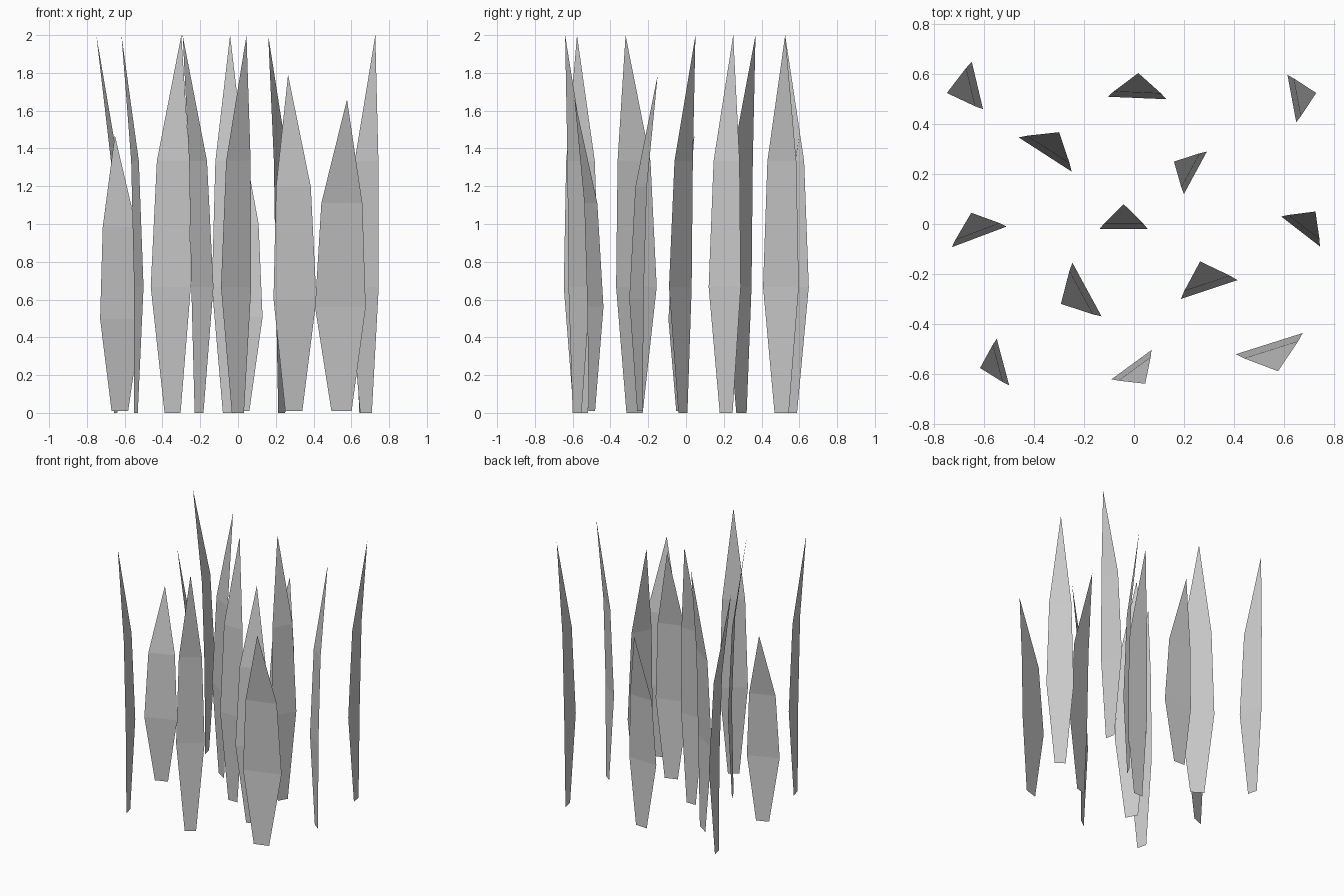
import bpy
from mathutils import Vector

# Each blade: two widest points (x, y), tip (x, y), tip height
BLADES = [
    ((-0.65, 0.65), (-0.605, 0.46), (-0.75, 0.525), 2.0),
    ((-0.105, 0.51), (0.13, 0.50), (0.017, 0.605), 1.5),
    ((0.615, 0.597), (0.65, 0.408), (0.73, 0.525), 2.0),
    ((-0.462, 0.347), (-0.25, 0.21), (-0.30, 0.368), 2.0),
    ((0.292, 0.29), (0.20, 0.12), (0.16, 0.25), 2.0),
    ((-0.73, -0.093), (-0.51, -0.01), (-0.652, 0.045), 1.47),
    ((-0.138, -0.02), (0.055, -0.02), (-0.042, 0.08), 2.0),
    ((0.59, 0.03), (0.745, -0.09), (0.727, 0.05), 2.0),
    ((-0.247, -0.155), (-0.13, -0.37), (-0.293, -0.32), 2.0),
    ((0.188, -0.30), (0.415, -0.225), (0.265, -0.15), 1.79),
    ((-0.55, -0.46), (-0.50, -0.647), (-0.617, -0.577), 2.0),
    ((-0.09, -0.622), (0.07, -0.505), (0.045, -0.64), 2.0),
    ((0.408, -0.522), (0.676, -0.437), (0.577, -0.59), 1.66),
]

# Rows up the blade: (height fraction, width ratio, lean ratio)
ROWS = [(0.0, 0.40, 0.17), (1 / 3, 1.0, 0.0), (2 / 3, 0.81, 0.22)]


def grass_blade(name, a, b, tip, height):
    a, b, tip = Vector(a), Vector(b), Vector(tip)
    mid, half = (a + b) / 2, (b - a) / 2
    lean = tip - mid
    base = 0.0 if height > 1.9 else 0.01
    verts = []
    for t, width, bend in ROWS:
        z = base + t * (height - base)
        for side in (-1, 1):
            p = mid + half * width * side + lean * bend
            verts.append((p.x, p.y, z))
    verts.append((tip.x, tip.y, height))
    faces = [(0, 1, 3, 2), (2, 3, 5, 4), (4, 5, 6)]
    mesh = bpy.data.meshes.new(name)
    mesh.from_pydata(verts, [], faces)
    obj = bpy.data.objects.new(name, mesh)
    bpy.context.collection.objects.link(obj)


# Tuft of flat, curved grass blades
for i, spec in enumerate(BLADES, 1):
    grass_blade(f"grass_blade_{i}", *spec)
